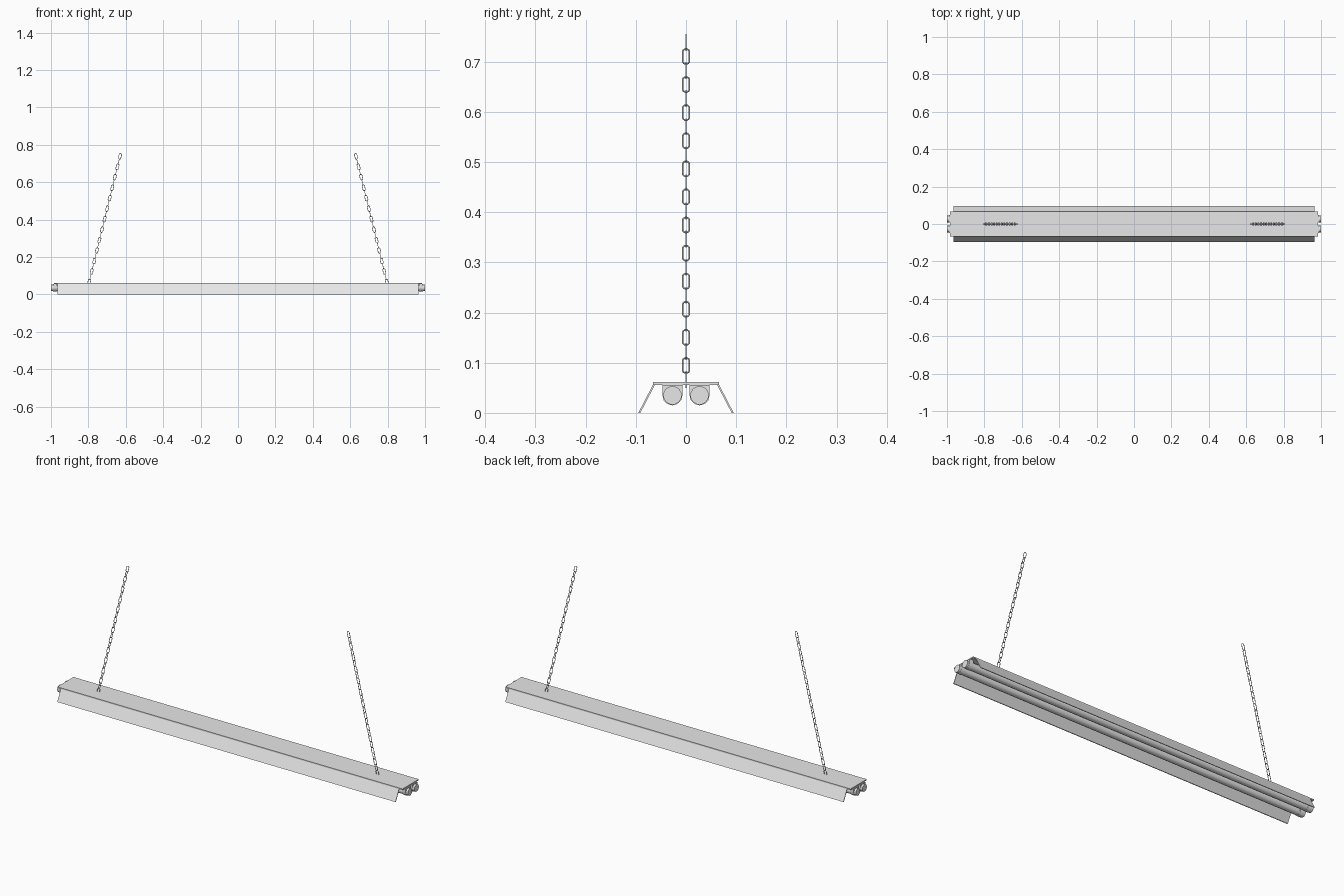
import bpy, bmesh, math
from mathutils import Vector, Matrix

cube = bpy.data.objects.get("Cube")
if cube:
    bpy.data.objects.remove(cube, do_unlink=True)

metal = bpy.data.materials.new("pale grey metal")
metal.use_nodes = True
grey = (0.8, 0.8, 0.8, 1)
metal.diffuse_color = grey
metal.node_tree.nodes["Principled BSDF"].inputs["Base Color"].default_value = grey


def make_object(name, bm):
    bmesh.ops.recalc_face_normals(bm, faces=bm.faces)
    mesh = bpy.data.meshes.new(name)
    bm.to_mesh(mesh)
    bm.free()
    mesh.materials.append(metal)
    obj = bpy.data.objects.new(name, mesh)
    bpy.context.collection.objects.link(obj)
    return obj


def extrude_profile(name, profile, x0, x1):
    """Extrude a closed (y, z) outline along x."""
    bm = bmesh.new()
    face = bm.faces.new([bm.verts.new((x0, y, z)) for y, z in profile])
    new = bmesh.ops.extrude_face_region(bm, geom=[face])["geom"]
    verts = [v for v in new if isinstance(v, bmesh.types.BMVert)]
    bmesh.ops.translate(bm, verts=verts, vec=(x1 - x0, 0, 0))
    return make_object(name, bm)


def arc(cy, cz, r, start, end, steps):
    angles = [math.radians(start + (end - start) * i / steps) for i in range(steps + 1)]
    return [(cy + r * math.cos(a), cz + r * math.sin(a)) for a in angles]


def smooth_by_angle(obj, degrees):
    bpy.ops.object.select_all(action='DESELECT')
    obj.select_set(True)
    bpy.context.view_layer.objects.active = obj
    bpy.ops.object.shade_smooth_by_angle(angle=math.radians(degrees))


# Flat housing plate
W, PLATE_LOW, PLATE_TOP = 0.066, 0.056, 0.062
extrude_profile("housing_plate", [(-W, PLATE_LOW), (W, PLATE_LOW),
                                  (W, PLATE_TOP), (-W, PLATE_TOP)], -0.985, 0.985)

# Slanted reflector wings, tubes and their end sockets
TUBE_Y, TUBE_Z = 0.027, 0.035
for side, s in (("front", -1), ("back", 1)):
    wing = [(0.062, PLATE_LOW), (0.066, PLATE_LOW), (0.095, 0), (0.091, 0)]
    extrude_profile(side + "_reflector", [(s * y, z) for y, z in wing], -0.965, 0.965)

    tube = extrude_profile(side + "_tube", arc(s * TUBE_Y, TUBE_Z, 0.0185, 15, 345, 11), -1, 1)
    smooth_by_angle(tube, 40)

    # D-shaped socket hanging from the plate
    r = 0.02
    socket = [(s * TUBE_Y + r, PLATE_LOW)] + arc(s * TUBE_Y, TUBE_Z, r, 0, -180, 6)
    socket.append((s * TUBE_Y - r, PLATE_LOW))
    for end, e in (("right", -1), ("left", 1)):
        extrude_profile(f"{side}_{end}_socket", socket, e * 0.968, e * 0.99)


def add_link(bm, matrix, width=0.017, length=0.0345, wire=0.0016, around=12, sides=6):
    """Oval ring, long along local y, lying in the local xy plane."""
    ring_r = width / 2 - wire
    stretch = (length - width) / 2
    rings = []
    for i in range(around):
        a = math.tau * (i + 0.5) / around
        shift = math.copysign(stretch, math.sin(a))
        ring = []
        for j in range(sides):
            b = math.tau * j / sides
            rad = ring_r + wire * math.cos(b)
            p = Vector((rad * math.cos(a), rad * math.sin(a) + shift, wire * math.sin(b)))
            ring.append(bm.verts.new(matrix @ p))
        rings.append(ring)
    for i in range(around):
        this, following = rings[i], rings[(i + 1) % around]
        for j in range(sides):
            k = (j + 1) % sides
            bm.faces.new((this[j], following[j], following[k], this[k])).smooth = True


# Hanging chains leaning inwards, alternate links turned a quarter
LINKS = 25
for name, s in (("right_chain", -1), ("left_chain", 1)):
    bottom, top = Vector((s * 0.8, 0, 0.05)), Vector((s * 0.627, 0, 0.755))
    along = (top - bottom).normalized()
    first, last = bottom + along * 0.017, top - along * 0.017
    across = Vector((0, 1, 0))
    bm = bmesh.new()
    for i in range(LINKS):
        normal = across if i % 2 == 0 else across.cross(along)
        turn = Matrix((along.cross(normal), along, normal)).transposed().to_4x4()
        centre = first.lerp(last, i / (LINKS - 1))
        add_link(bm, Matrix.Translation(centre) @ turn)
    make_object(name, bm)
